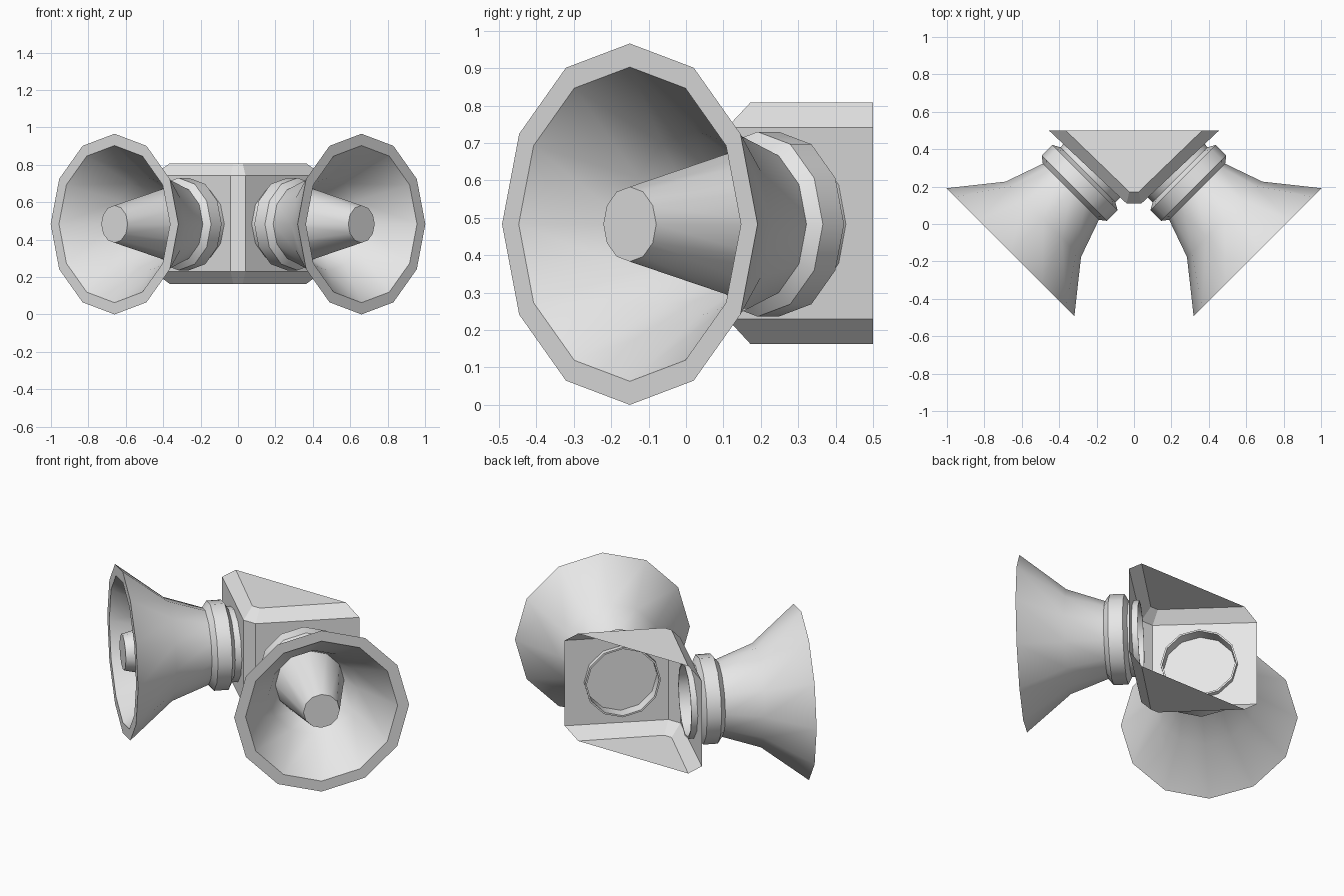
import bpy, bmesh, math
from mathutils import Vector

cube = bpy.data.objects.get("Cube")
if cube:
    bpy.data.objects.remove(cube, do_unlink=True)

grey = bpy.data.materials.new("light_grey")
grey.use_nodes = True
grey.diffuse_color = (0.8, 0.8, 0.8, 1)
grey.node_tree.nodes["Principled BSDF"].inputs["Base Color"].default_value = (0.8, 0.8, 0.8, 1)

SIDES = 12
AXIS = Vector((1, -1, 0)).normalized()      # direction the left horn points
ACROSS = Vector((1, 1, 0)).normalized()
UP = Vector((0, 0, 1))
ORIGIN = ACROSS * 0.3606 + UP * 0.483


def finish(name, bm, smooth):
    """Turn the bmesh into an object mirrored across x."""
    mesh = bpy.data.meshes.new(name)
    bm.to_mesh(mesh)
    bm.free()
    mesh.materials.append(grey)
    obj = bpy.data.objects.new(name, mesh)
    bpy.context.collection.objects.link(obj)
    if smooth:
        bpy.ops.object.select_all(action="DESELECT")
        obj.select_set(True)
        bpy.context.view_layer.objects.active = obj
        bpy.ops.object.shade_smooth_by_angle(angle=math.radians(40))
    mirror = obj.modifiers.new("mirror", "MIRROR")
    mirror.use_axis[0] = True
    return obj


def lathe(name, profile):
    """Spin (distance, radius) points round the horn axis."""
    bm = bmesh.new()
    verts = [bm.verts.new(ORIGIN + AXIS * s + UP * r) for s, r in profile]
    edges = [bm.edges.new(pair) for pair in zip(verts, verts[1:])]
    bmesh.ops.spin(bm, geom=verts + edges, cent=ORIGIN, axis=AXIS,
                   angle=math.tau, steps=SIDES, use_merge=True)
    bmesh.ops.remove_doubles(bm, verts=bm.verts, dist=0.0005)
    bmesh.ops.recalc_face_normals(bm, faces=bm.faces)
    return finish(name, bm, True)


# Horn shell: rear pipe, collar, flare, flat rim, inner flare
lathe("horn", [
    (0, 0), (0, 0.2), (-0.07, 0.2), (-0.07, 0.21), (-0.012, 0.208),
    (0.01, 0.247), (0.09, 0.247), (0.117, 0.212), (0.325, 0.285),
    (0.573, 0.483), (0.573, 0.42), (0.325, 0.25), (0.2, 0.19), (0.2, 0)])

# Tapered plug inside the horn
lathe("horn_plug", [(0.19, 0), (0.19, 0.192), (0.573, 0.1), (0.573, 0)])

# Wedge bracket, open at the back
outer = [(0, 0.11), (0.04, 0.11), (0.455, 0.5)]
inner = [(0, 0.172), (0.025, 0.172), (0.365, 0.5)]
levels = [(0.23, 0.163), (0.742, 0.808)]     # wall end, plate height

bm = bmesh.new()
walls = []
for wall_z, plate_z in levels:
    low = [bm.verts.new((x, y, wall_z)) for x, y in outer]
    high = [bm.verts.new((x, y, plate_z)) for x, y in inner]
    back = bm.verts.new((0, 0.5, plate_z))
    bm.faces.new(high + [back])
    for i in range(2):
        bm.faces.new((low[i], low[i + 1], high[i + 1], high[i]))
    walls.append(low)
bottom, top = walls
bm.faces.new((bottom[0], bottom[1], top[1], top[0]))

# Slanted panel with a round hole for the horn pipe
start = bottom[1].co.copy()
along = (bottom[2].co - start).normalized()
centre = start + along * (ORIGIN - start).dot(along)
centre.z = ORIGIN.z
ring = []
for i in range(SIDES):
    a = math.tau * i / SIDES
    ring.append(bm.verts.new(centre + (along * math.sin(a) + UP * math.cos(a)) * 0.206))
rim = [bottom[1], bottom[2], top[2], top[1]]
loop_edges = []
for loop in (ring, rim):
    for a, b in zip(loop, loop[1:] + loop[:1]):
        loop_edges.append(bm.edges.get((a, b)) or bm.edges.new((a, b)))
normal = along.cross(UP)
bmesh.ops.triangle_fill(bm, edges=loop_edges, use_beauty=True, normal=normal)
bmesh.ops.recalc_face_normals(bm, faces=bm.faces)
# Make the outer surface face outward
panel = max(bm.faces, key=lambda f: abs(f.normal.dot(normal)))
if panel.normal.dot(normal) < 0:
    bmesh.ops.reverse_faces(bm, faces=bm.faces)
finish("bracket", bm, False)
